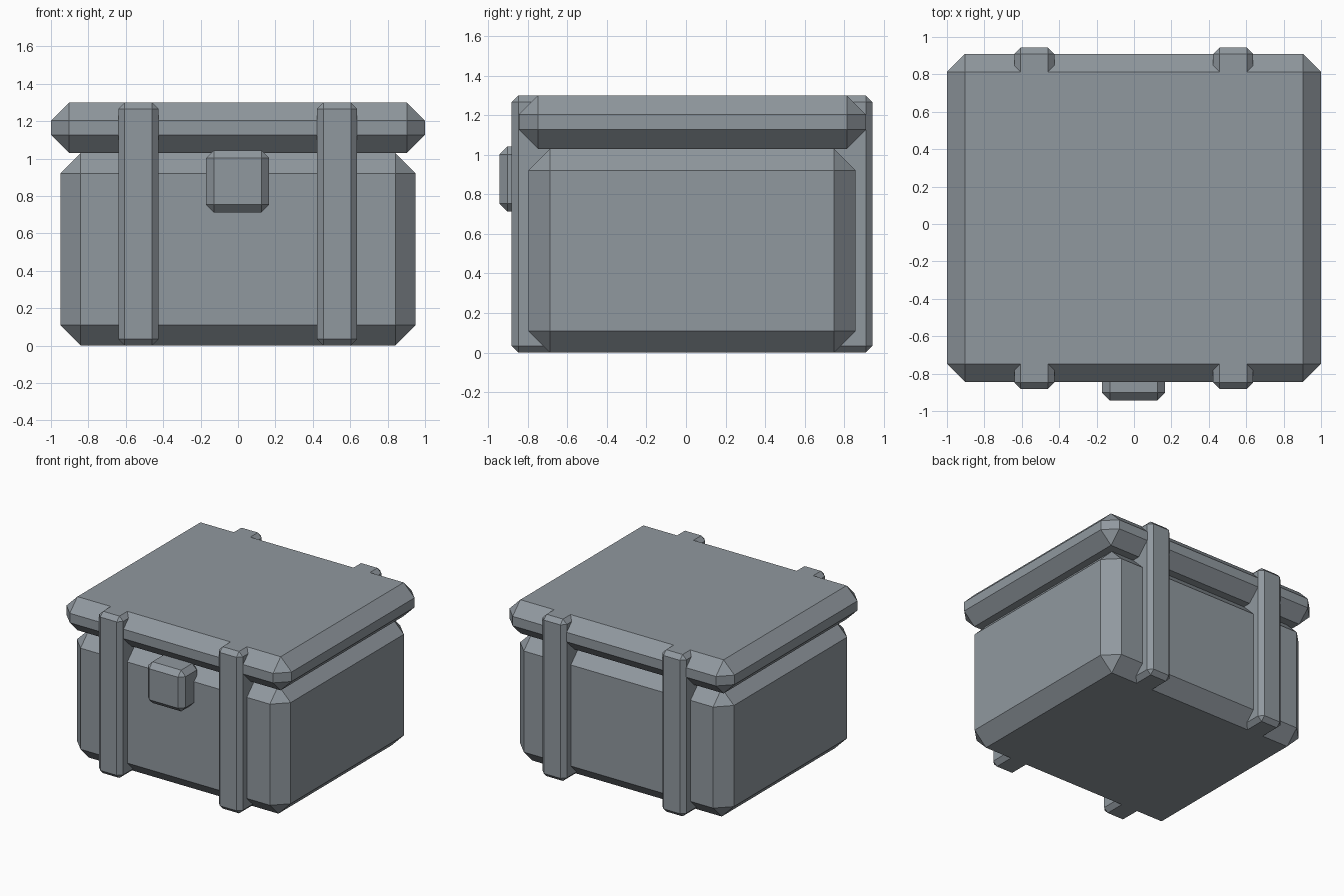
import bpy
import bmesh

if "Cube" in bpy.data.objects:
    bpy.data.objects.remove(bpy.data.objects["Cube"])

# Slate grey paint shared by all parts
slate = bpy.data.materials.new("slate_grey")
slate.diffuse_color = (0.28, 0.315, 0.346, 1)
slate.use_nodes = True
slate.node_tree.nodes["Principled BSDF"].inputs["Base Color"].default_value = slate.diffuse_color


def chamfered_box(name, x, y, z, chamfer):
    """Box spanning the given (min, max) ranges with every edge cut flat."""
    bm = bmesh.new()
    bmesh.ops.create_cube(bm, size=1)
    for v in bm.verts:
        v.co = [r[0] if c < 0 else r[1] for c, r in zip(v.co, (x, y, z))]
    bmesh.ops.bevel(bm, geom=bm.edges[:], offset=chamfer, offset_type='OFFSET',
                    segments=1, profile=0.5, affect='EDGES')
    bmesh.ops.recalc_face_normals(bm, faces=bm.faces[:])
    mesh = bpy.data.meshes.new(name)
    bm.to_mesh(mesh)
    bm.free()
    mesh.materials.append(slate)
    obj = bpy.data.objects.new(name, mesh)
    bpy.context.collection.objects.link(obj)
    return obj


# Chest body and overhanging lid
chamfered_box("chest_body", (-0.95, 0.95), (-0.797, 0.857), (0, 1.03), 0.109)
chamfered_box("chest_lid", (-1, 1), (-0.845, 0.91), (1.03, 1.3), 0.097)

# Two bands wrapping front and back, flush with top and bottom
for side, cx in (("left", -0.533), ("right", 0.53)):
    chamfered_box(side + "_band", (cx - 0.107, cx + 0.107),
                  (-0.882, 0.943), (0, 1.3), 0.034)

# Front latch
chamfered_box("latch", (-0.17, 0.167), (-0.943, -0.72), (0.712, 1.043), 0.041)
